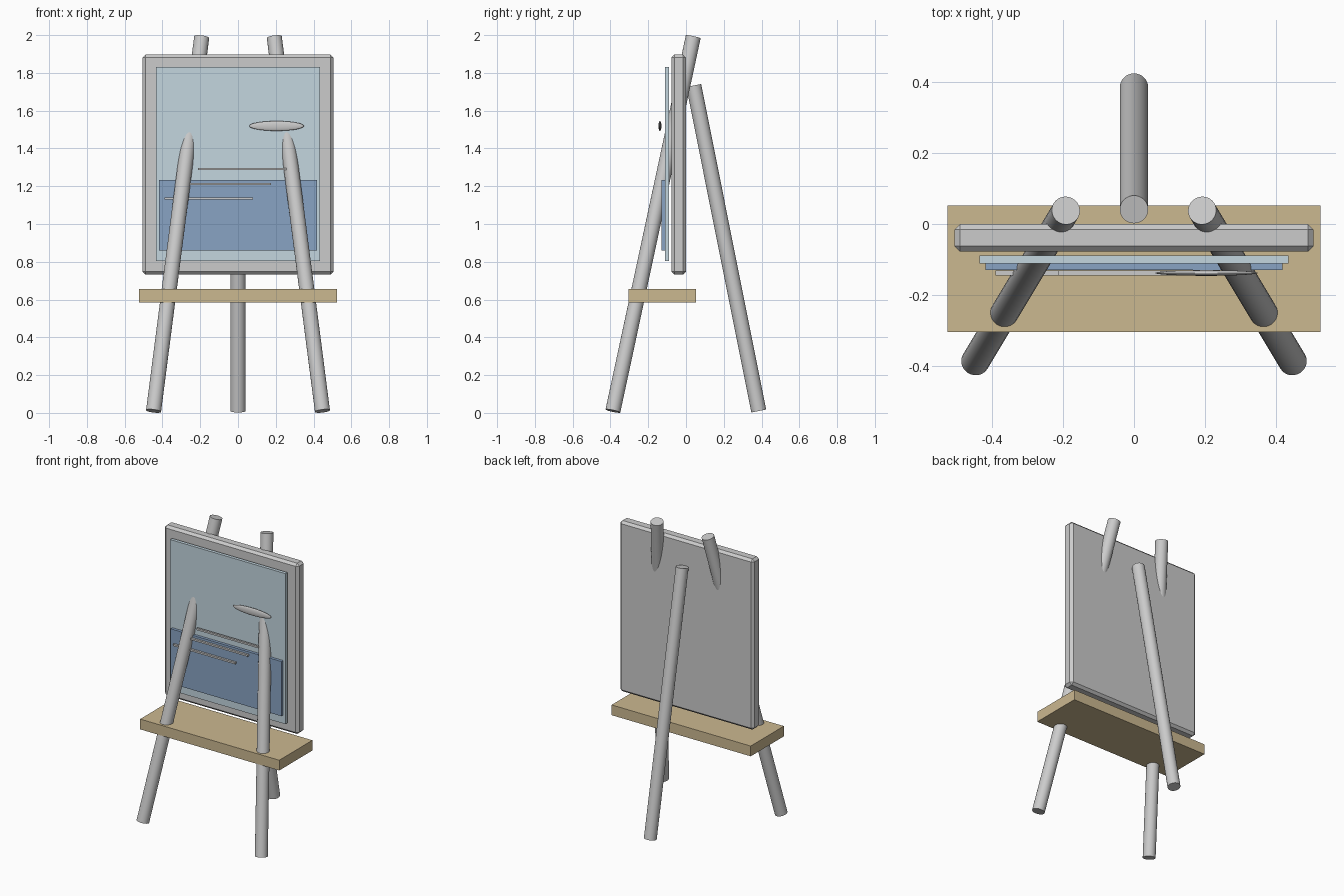
import bpy, math
from mathutils import Vector

if "Cube" in bpy.data.objects:
    bpy.data.objects.remove(bpy.data.objects["Cube"])


def colour(name, rgb):
    mat = bpy.data.materials.new(name)
    mat.diffuse_color = (*rgb, 1)
    mat.use_nodes = True
    mat.node_tree.nodes["Principled BSDF"].inputs["Base Color"].default_value = mat.diffuse_color
    return mat


def box(name, x, y, z, mat=None, bevel=0):
    """Box spanning the given (min, max) ranges."""
    spans = (x, y, z)
    bpy.ops.mesh.primitive_cube_add(size=1, location=[(a + b) / 2 for a, b in spans])
    ob = bpy.context.object
    ob.name = name
    ob.scale = [b - a for a, b in spans]
    bpy.ops.object.transform_apply(location=False, rotation=False, scale=True)
    if mat:
        ob.data.materials.append(mat)
    if bevel:
        mod = ob.modifiers.new("Bevel", 'BEVEL')
        mod.width = bevel
        mod.segments = 1
    return ob


def pole(name, start, end, radius=0.04):
    """Round pole between two points."""
    a, b = Vector(start), Vector(end)
    bpy.ops.mesh.primitive_cylinder_add(vertices=32, radius=radius,
                                        depth=(b - a).length, location=(a + b) / 2)
    ob = bpy.context.object
    ob.name = name
    ob.rotation_euler = (b - a).to_track_quat('Z', 'Y').to_euler()
    bpy.ops.object.shade_smooth_by_angle(angle=math.radians(35))
    return ob


wood = colour("wood", (0.60, 0.48, 0.28))
sky = colour("sky_blue", (0.55, 0.67, 0.74))
sea = colour("sea_blue", (0.25, 0.37, 0.55))

# Tripod legs
for side, label in ((-1, "left"), (1, "right")):
    pole("front_leg_" + label, (side * 0.447, -0.387, 0.01), (side * 0.192, 0.038, 1.99))
pole("rear_leg", (0, 0.385, 0.01), (0, 0.041, 1.733))

# Shelf and canvas
box("shelf", (-0.525, 0.525), (-0.305, 0.052), (0.585, 0.655), wood)
box("canvas", (-0.506, 0.506), (-0.078, 0), (0.732, 1.897), bevel=0.016)

# Painted picture layers
box("painted_sky", (-0.435, 0.435), (-0.111, -0.089), (0.803, 1.83), sky)
box("painted_sea", (-0.418, 0.418), (-0.13, -0.111), (0.86, 1.233), sea)
for i, (x, z) in enumerate(((-0.39, 1.135), (-0.295, 1.212), (-0.213, 1.291))):
    box(f"wave_stroke_{i + 1}", (x, x + 0.47), (-0.145, -0.131), (z - 0.006, z + 0.006))

# Painted cloud
bpy.ops.mesh.primitive_uv_sphere_add(segments=32, ring_count=16, radius=1,
                                     location=(0.204, -0.138, 1.519))
cloud = bpy.context.object
cloud.name = "painted_cloud"
cloud.scale = (0.145, 0.008, 0.026)
bpy.ops.object.transform_apply(location=False, rotation=False, scale=True)
bpy.ops.object.shade_smooth()
